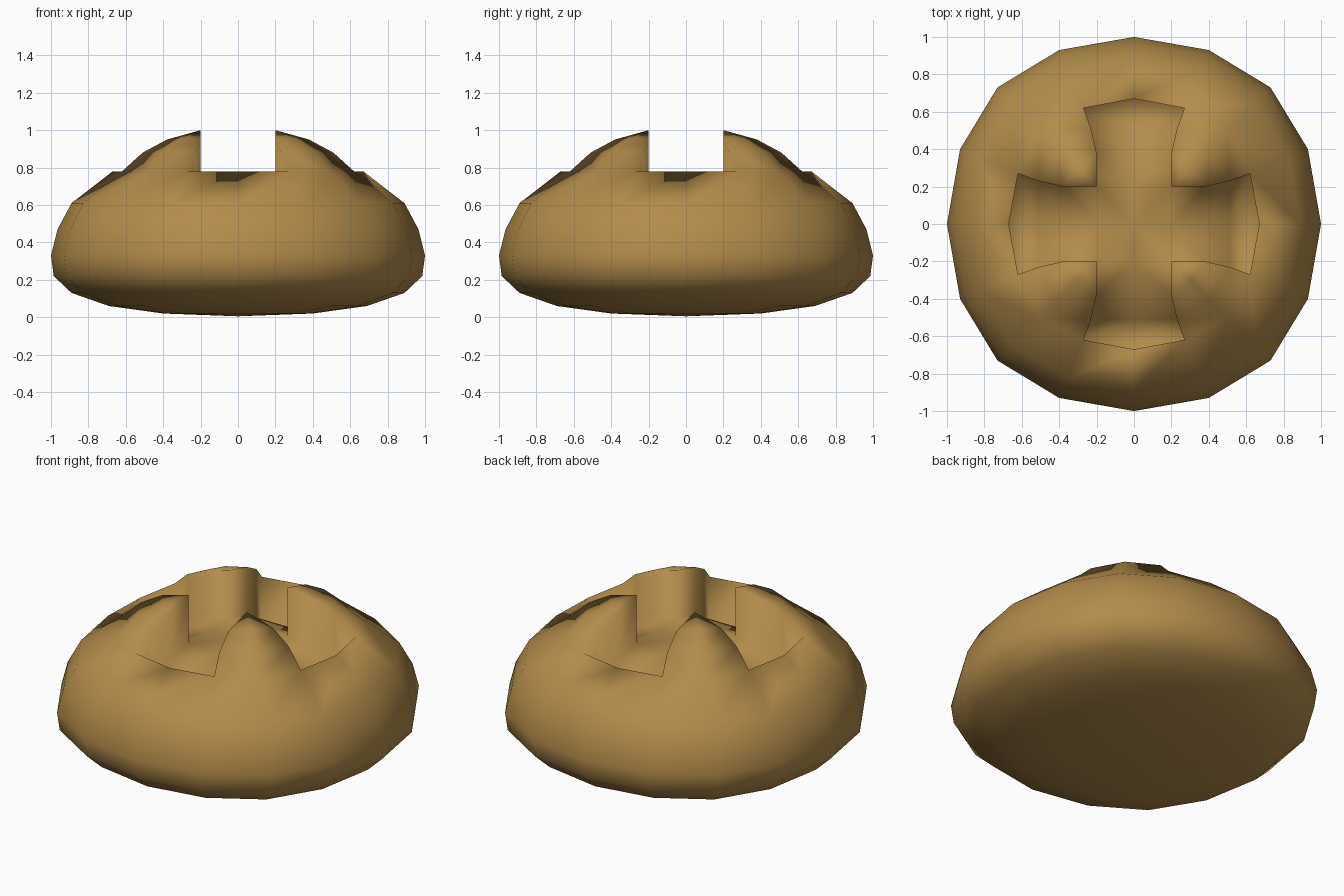
import bpy, bmesh
from mathutils import Matrix, Vector

if "Cube" in bpy.data.objects:
    bpy.data.objects.remove(bpy.data.objects["Cube"])

bm = bmesh.new()
DEPTH = 0.3  # depth of the cross-shaped cut


def add_quarter(*points):
    """Add one face four times, turned about the z axis."""
    for i in range(4):
        turn = Matrix.Rotation(i * 1.5707963268, 3, 'Z')
        bm.faces.new([bm.verts.new(turn @ Vector(p)) for p in points])


def low(p):
    return (p[0], p[1], p[2] - DEPTH)


def swap(p):
    return (p[1], p[0], p[2])


# Outer body: rings of a slightly squarish 16-sided outline (height, scale)
outline = [(1, 0), (0.93, 0.4), (0.73, 0.73), (0.4, 0.93), (0, 1)]
levels = [(0.02, 0.4), (0.06, 0.69), (0.13, 0.89), (0.22, 0.985),
          (0.33, 1.0), (0.47, 0.965), (0.61, 0.89)]
rings = [[(x * s, y * s, z) for x, y in outline] for z, s in levels]

# Rim where the cut leaves the dome
edge = [(0.2, 0.2, 1.0), (0.38, 0.2, 0.95), (0.51, 0.23, 0.88), (0.62, 0.27, 0.78)]
diagonal = [(0.2, 0.2, 1.0), (0.3, 0.3, 0.96), (0.405, 0.405, 0.885), (0.5, 0.5, 0.77)]
tip = (0.67, 0, 0.78)
rings.append([tip, edge[3], diagonal[3], swap(edge[3]), swap(tip)])

for a, b in zip(rings, rings[1:]):
    for i in range(4):
        add_quarter(a[i], a[i + 1], b[i + 1], b[i])

# Underside
for i in range(4):
    add_quarter((0, 0, 0.005), rings[0][i + 1], rings[0][i])

# Centre of the cut floor
add_quarter(*[low(p) for p in ((0, 0, 1), (0.2, 0, 1), (0.2, 0.2, 1), (0, 0.2, 1))])

# Raised corner blocks, cut walls and cut floor, mirrored across the diagonal
middle = [(p[0], 0, p[2]) for p in edge[:3]] + [tip]
for side in (lambda p: p, swap):
    e, d, m = ([side(p) for p in line] for line in (edge, diagonal, middle))
    for k in range(3):
        add_quarter(e[k], e[k + 1], d[k + 1], d[k])
        add_quarter(e[k], e[k + 1], low(e[k + 1]), low(e[k]))
        add_quarter(low(m[k]), low(m[k + 1]), low(e[k + 1]), low(e[k]))
    add_quarter(m[3], e[3], low(e[3]), low(m[3]))

bmesh.ops.remove_doubles(bm, verts=bm.verts[:], dist=0.0005)
bmesh.ops.dissolve_degenerate(bm, edges=bm.edges[:], dist=0.0001)
bmesh.ops.recalc_face_normals(bm, faces=bm.faces[:])
for f in bm.faces:
    f.smooth = True

mesh = bpy.data.meshes.new("bread_bun")
bm.to_mesh(mesh)
bm.free()
bun = bpy.data.objects.new("bread_bun", mesh)
bpy.context.collection.objects.link(bun)

# Crust colour
crust = bpy.data.materials.new("crust")
crust.diffuse_color = (0.45, 0.26, 0.07, 1)
crust.use_nodes = True
crust.node_tree.nodes["Principled BSDF"].inputs["Base Color"].default_value = crust.diffuse_color
mesh.materials.append(crust)
